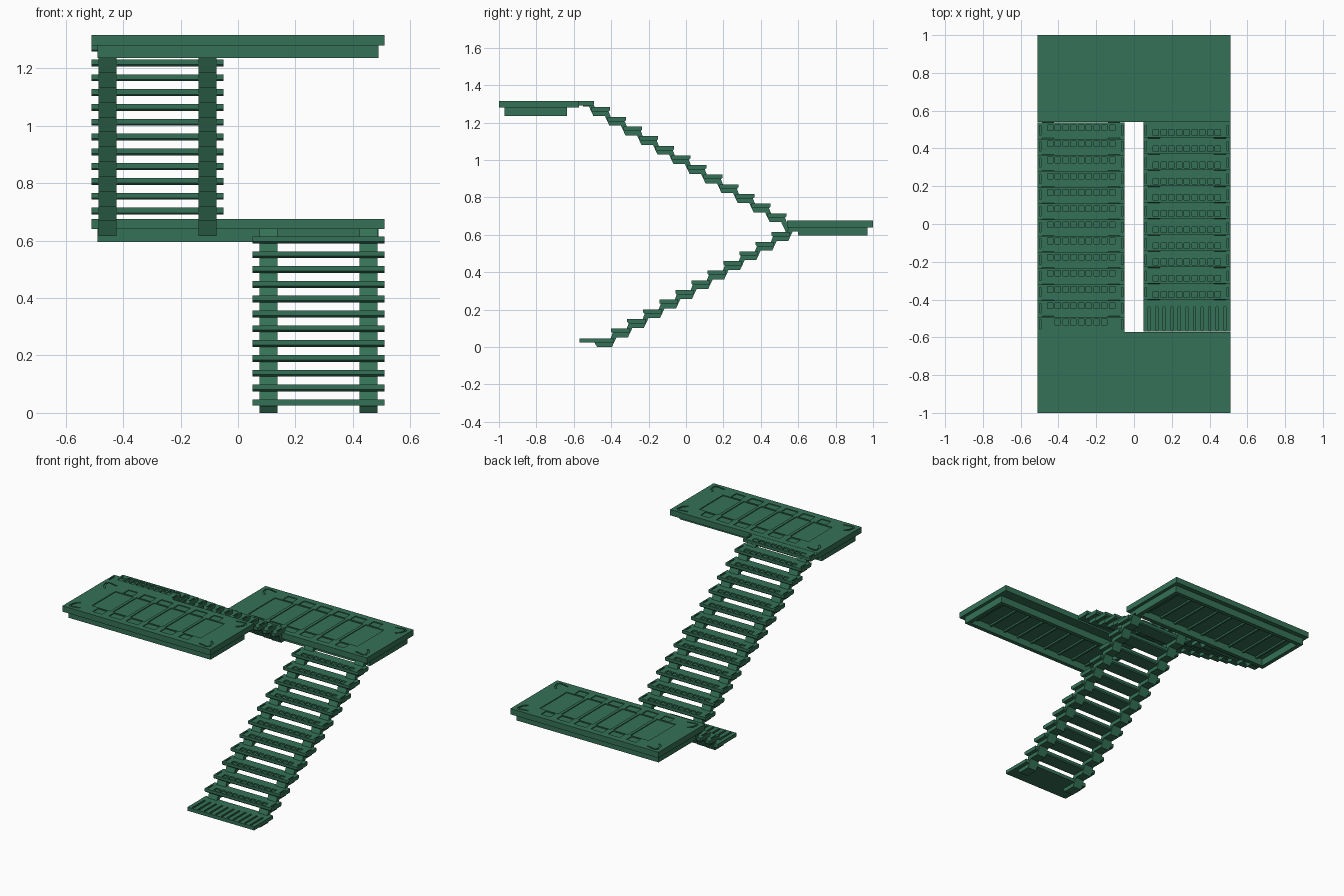
import bpy, bmesh
from mathutils import Matrix

if "Cube" in bpy.data.objects:
    bpy.data.objects.remove(bpy.data.objects["Cube"])

RUN, RISE = 0.0857, 0.0516
green = bpy.data.materials.new("green_paint")
green.diffuse_color = (0.035, 0.165, 0.095, 1)
green.use_nodes = True
green.node_tree.nodes["Principled BSDF"].inputs["Base Color"].default_value = green.diffuse_color


def add_box(bm, x0, x1, y0, y1, z0, z1):
    m = Matrix.Translation(((x0 + x1) / 2, (y0 + y1) / 2, (z0 + z1) / 2))
    m = m @ Matrix.Diagonal((x1 - x0, y1 - y0, z1 - z0, 1))
    bmesh.ops.create_cube(bm, size=1, matrix=m)


def add_prism(bm, pts, a, b, axis):
    """Extrude a 2D outline along x (outline in y,z) or z (outline in x,y)."""
    to3 = (lambda p, t: (t, *p)) if axis == 'X' else (lambda p, t: (*p, t))
    lo = [bm.verts.new(to3(p, a)) for p in pts]
    hi = [bm.verts.new(to3(p, b)) for p in pts]
    n = len(pts)
    faces = [bm.faces.new(lo[::-1]), bm.faces.new(hi)]
    faces += [bm.faces.new((lo[i], lo[(i + 1) % n], hi[(i + 1) % n], hi[i])) for i in range(n)]
    bmesh.ops.recalc_face_normals(bm, faces=faces)


def finish(bm, name):
    me = bpy.data.meshes.new(name)
    bm.to_mesh(me)
    bm.free()
    me.materials.append(green)
    ob = bpy.data.objects.new(name, me)
    bpy.context.collection.objects.link(ob)
    return ob


def carve(ob, cutter_bm):
    """Cut the pockets out of the object and bake the result."""
    cut = finish(cutter_bm, "cutter")
    mod = ob.modifiers.new("pockets", 'BOOLEAN')
    mod.operation, mod.solver, mod.object = 'DIFFERENCE', 'EXACT', cut
    bpy.context.view_layer.update()
    me = bpy.data.meshes.new_from_object(ob.evaluated_get(bpy.context.evaluated_depsgraph_get()))
    ob.modifiers.clear()
    ob.data = me
    bpy.data.objects.remove(cut)
    return ob


# One tread: chamfered nose, row of grip pockets and end slots
bm = bmesh.new()
add_prism(bm, [(0, 0.012), (0, -0.005), (0.008, -0.012), (0.094, -0.012), (0.1, -0.006), (0.1, 0.012)],
          0.05, 0.51, 'X')
cut = bmesh.new()
for i in range(9):
    x = 0.28 + (i - 4) * 0.041
    add_box(cut, x - 0.015, x + 0.015, 0.012, 0.042, 0.004, 0.03)
for x in (0.063, 0.497):
    add_box(cut, x - 0.004, x + 0.004, 0.015, 0.065, 0.004, 0.03)
tread = carve(finish(bm, "lower_tread_1"), cut)
tread.location = (0, -0.40, 0.035 + RISE)


def tread_copy(name, y, z, flip):
    ob = bpy.data.objects.new(name, tread.data)
    ob.location = (0, -y if flip else y, z)
    ob.rotation_euler.z = 3.14159265 if flip else 0
    bpy.context.collection.objects.link(ob)


for k in range(2, 12):
    tread_copy(f"lower_tread_{k}", -0.40 + RUN * (k - 1), 0.035 + RISE * k, False)
for k in range(13):
    tread_copy(f"upper_tread_{k + 1}", -0.537 + RUN * k, min(0.703 + RISE * k, 1.303), True)

# Bottom entry plate with lengthwise slots
bm = bmesh.new()
add_box(bm, 0.05, 0.51, -0.57, -0.385, 0.025, 0.047)
cut = bmesh.new()
for i in range(11):
    x = 0.28 + (i - 5) * 0.04
    add_box(cut, x - 0.006, x + 0.006, -0.56, -0.44, 0.038, 0.06)
carve(finish(bm, "entry_plate"), cut)


# Zigzag stringers that step up under the treads
def stringers(name, y0, z0, n, start, end, flip):
    top, low = [(start, z0 - 0.011)], [(start + 0.015, z0 - 0.035)]
    for k in range(n):
        y, z = y0 + RUN * k, z0 + RISE * k
        top += [(y - 0.012, z - 0.011), (y + 0.008, z + RISE - 0.011)]
        low += [(y + 0.004, z - 0.035), (y + 0.028, z + RISE - 0.035)]
    top.append((end, top[-1][1]))
    low.append((end, low[-1][1]))
    for side, x in (("inner", 0.106), ("outer", 0.455)):
        bm = bmesh.new()
        add_prism(bm, top + low[::-1], x - 0.031, x + 0.031, 'X')
        ob = finish(bm, f"{name}_{side}_stringer")
        if flip:
            ob.rotation_euler.z = 3.14159265


stringers("lower", -0.40, 0.035, 12, -0.49, 0.60, False)
stringers("upper", -0.537, 0.6515, 13, -0.585, -0.537 + RUN * 12 + 0.06, True)


# Landings: pocketed deck plate over a hollow ribbed frame
def landing(name, y0, y1, fy0, fy1, top):
    bm = bmesh.new()
    add_box(bm, -0.51, 0.51, y0, y1, top - 0.036, top)
    c, up = (y0 + y1) / 2, top + 0.02
    h = (y1 - y0) / 2
    cut = bmesh.new()
    # long panels between ribs
    edges = [-0.385, -0.24, -0.12, 0, 0.12, 0.24, 0.385]
    for a, b in zip(edges, edges[1:]):
        add_box(cut, a + 0.009, b - 0.009, c - h + 0.098, c + h - 0.098, top - 0.005, up)
    # square pockets along both long edges
    for i in range(6):
        x = (i - 2.5) * 0.118
        w = 0.032 if i in (0, 5) else 0.041
        for s in (-1, 1):
            y = c + s * (h - 0.064)
            add_box(cut, x - w, x + w, y - 0.026, y + 0.026, top - 0.005, up)
    # curved bracket grooves at both ends
    outer = [(0.41, h - 0.03), (0.47, h - 0.018), (0.487, h - 0.035), (0.478, h - 0.075), (0.455, h - 0.098)]
    inner = [(0.447, h - 0.092), (0.468, h - 0.07), (0.476, h - 0.037), (0.467, h - 0.027), (0.411, h - 0.038)]
    for sx in (-1, 1):
        for sy in (-1, 1):
            add_prism(cut, [(sx * x, c + sy * y) for x, y in outer + inner], top - 0.005, up, 'Z')
    carve(finish(bm, f"{name}_deck"), cut)

    # open-bottomed frame
    z0, z1, t = top - 0.08, top - 0.035, 0.025
    bm = bmesh.new()
    add_box(bm, -0.49, 0.49, fy0, fy0 + t, z0, z1)
    add_box(bm, -0.49, 0.49, fy1 - t, fy1, z0, z1)
    for s in (-1, 1):
        a, b = sorted((s * 0.49, s * (0.49 - t)))
        add_box(bm, a, b, fy0 + t, fy1 - t, z0, z1)
    finish(bm, f"{name}_frame")

    # underside ribs
    bm = bmesh.new()
    for i in range(9):
        x = (i - 4) * 0.105
        add_box(bm, x - 0.006, x + 0.006, fy0 + t, fy1 - t, z1 - 0.012, z1)
    finish(bm, f"{name}_ribs")


landing("middle_landing", 0.54, 1.0, 0.60, 0.97, 0.676)
landing("top_landing", -1.0, -0.572, -0.97, -0.637, 1.316)
